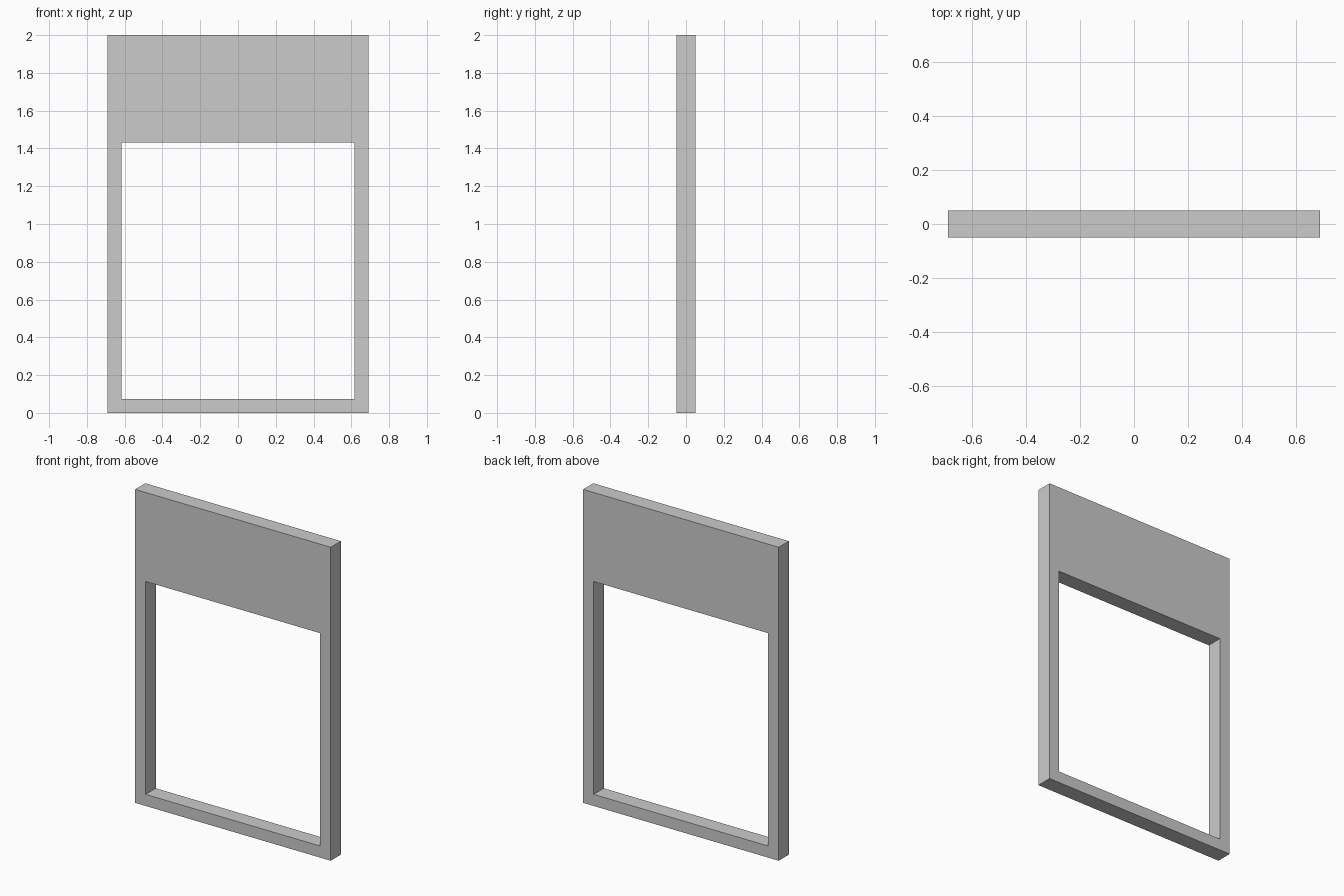
import bpy, bmesh

if "Cube" in bpy.data.objects:
    bpy.data.objects.remove(bpy.data.objects["Cube"])

HALF_W, HEIGHT, DEPTH = 0.69, 2.0, 0.102
BORDER, OPENING_TOP = 0.074, 1.432


def rectangle(bm, half_w, z0, z1):
    """Four corner vertices on the front plane."""
    corners = [(-half_w, z0), (half_w, z0), (half_w, z1), (-half_w, z1)]
    return [bm.verts.new((x, -DEPTH / 2, z)) for x, z in corners]


bm = bmesh.new()

# Front face: outer outline joined to the window opening
outer = rectangle(bm, HALF_W, 0, HEIGHT)
inner = rectangle(bm, HALF_W - BORDER, BORDER, OPENING_TOP)
for i in range(4):
    j = (i + 1) % 4
    bm.faces.new((outer[i], outer[j], inner[j], inner[i]))

# Extrude backwards, keeping the front, to make a closed panel
front = bm.faces[:]
back = bmesh.ops.extrude_face_region(bm, geom=front, use_keep_orig=True)["geom"]
bmesh.ops.translate(bm, vec=(0, DEPTH, 0),
                    verts=[g for g in back if isinstance(g, bmesh.types.BMVert)])
bmesh.ops.recalc_face_normals(bm, faces=bm.faces[:])

mesh = bpy.data.meshes.new("window_frame")
bm.to_mesh(mesh)
bm.free()
bpy.context.collection.objects.link(bpy.data.objects.new("window_frame", mesh))
